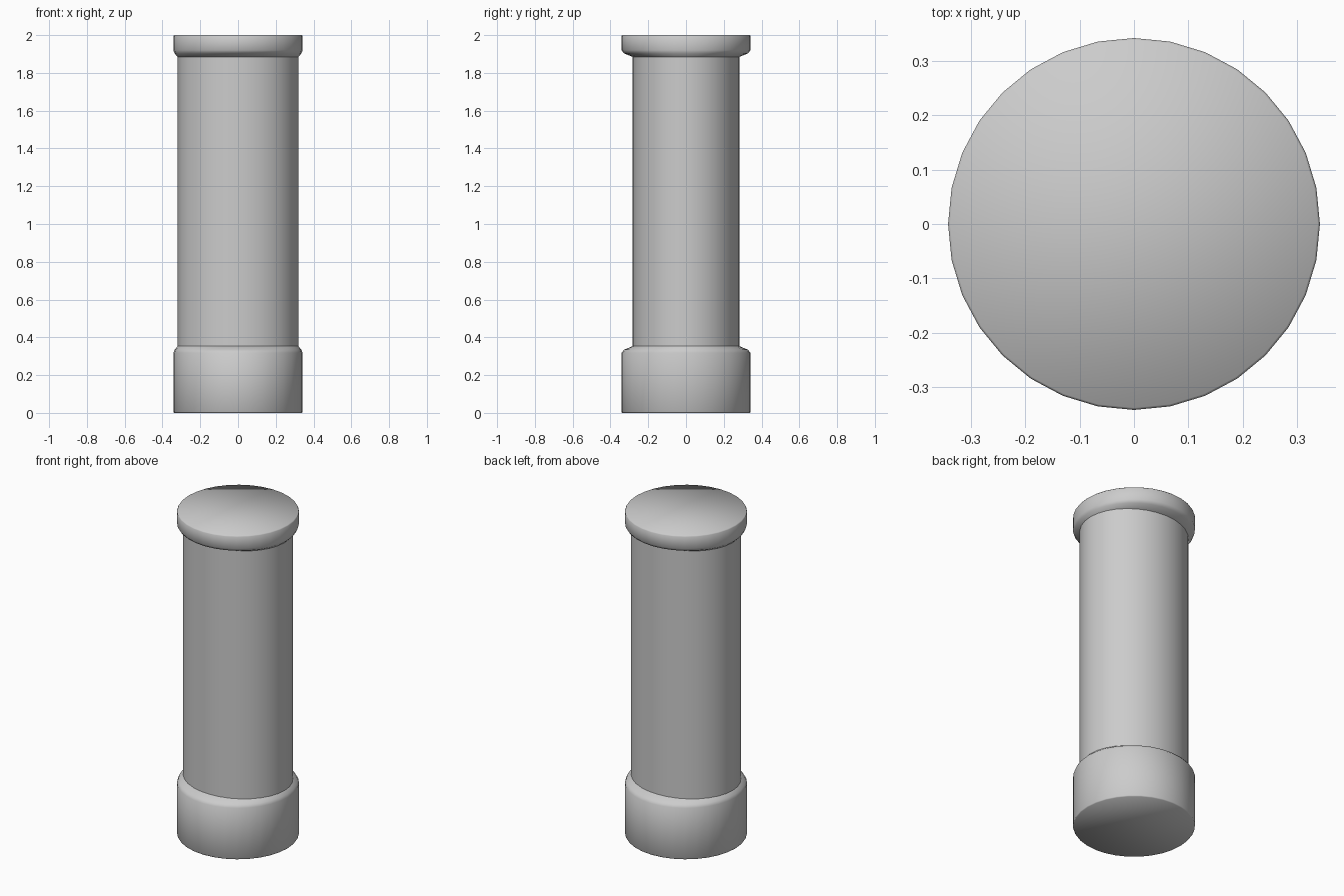
import bpy, bmesh, math

if "Cube" in bpy.data.objects:
    bpy.data.objects.remove(bpy.data.objects["Cube"])

SIDES = 32
ROUND = (0.342, 0.342)      # circular outline of the end pieces
OVAL = (0.319, 0.283)       # oval outline of the shaft


def blend(t):
    """Radii part-way between the round outline and the oval one."""
    return tuple(a + (b - a) * t for a, b in zip(ROUND, OVAL))


def loft(name, rings, cap_bottom=False, cap_top=False):
    """Skin a stack of (x radius, y radius, z) rings, smooth shaded."""
    bm = bmesh.new()
    loops = []
    for rx, ry, z in rings:
        loops.append([bm.verts.new((rx * math.cos(2 * math.pi * i / SIDES),
                                    ry * math.sin(2 * math.pi * i / SIDES), z))
                      for i in range(SIDES)])
    for low, high in zip(loops, loops[1:]):
        for i in range(SIDES):
            j = (i + 1) % SIDES
            bm.faces.new((low[i], low[j], high[j], high[i]))
    if cap_bottom:
        bm.faces.new(loops[0][::-1])
    if cap_top:
        bm.faces.new(loops[-1])
    for f in bm.faces:
        f.smooth = True
    mesh = bpy.data.meshes.new(name)
    bm.to_mesh(mesh)
    bm.free()
    obj = bpy.data.objects.new(name, mesh)
    bpy.context.collection.objects.link(obj)
    return obj


def end_rings(outer, joint):
    """Rings from the flat outer end to the joint with the shaft."""
    d = 1 if joint > outer else -1
    tiny = ROUND[0] - 0.004
    return [(tiny, tiny, outer),
            (*ROUND, outer + d * 0.006),
            (*ROUND, joint - d * 0.035),
            (*blend(0.25), joint - d * 0.018),
            (*OVAL, joint)]


# Tall base collar, narrowing into the shaft
loft("base", end_rings(0.0, 0.353), cap_bottom=True)

# Straight oval shaft
loft("shaft", [(*OVAL, 0.353), (*OVAL, 1.885)])

# Short top collar, the base's shape turned over
loft("top_cap", end_rings(2.0, 1.885)[::-1], cap_top=True)
